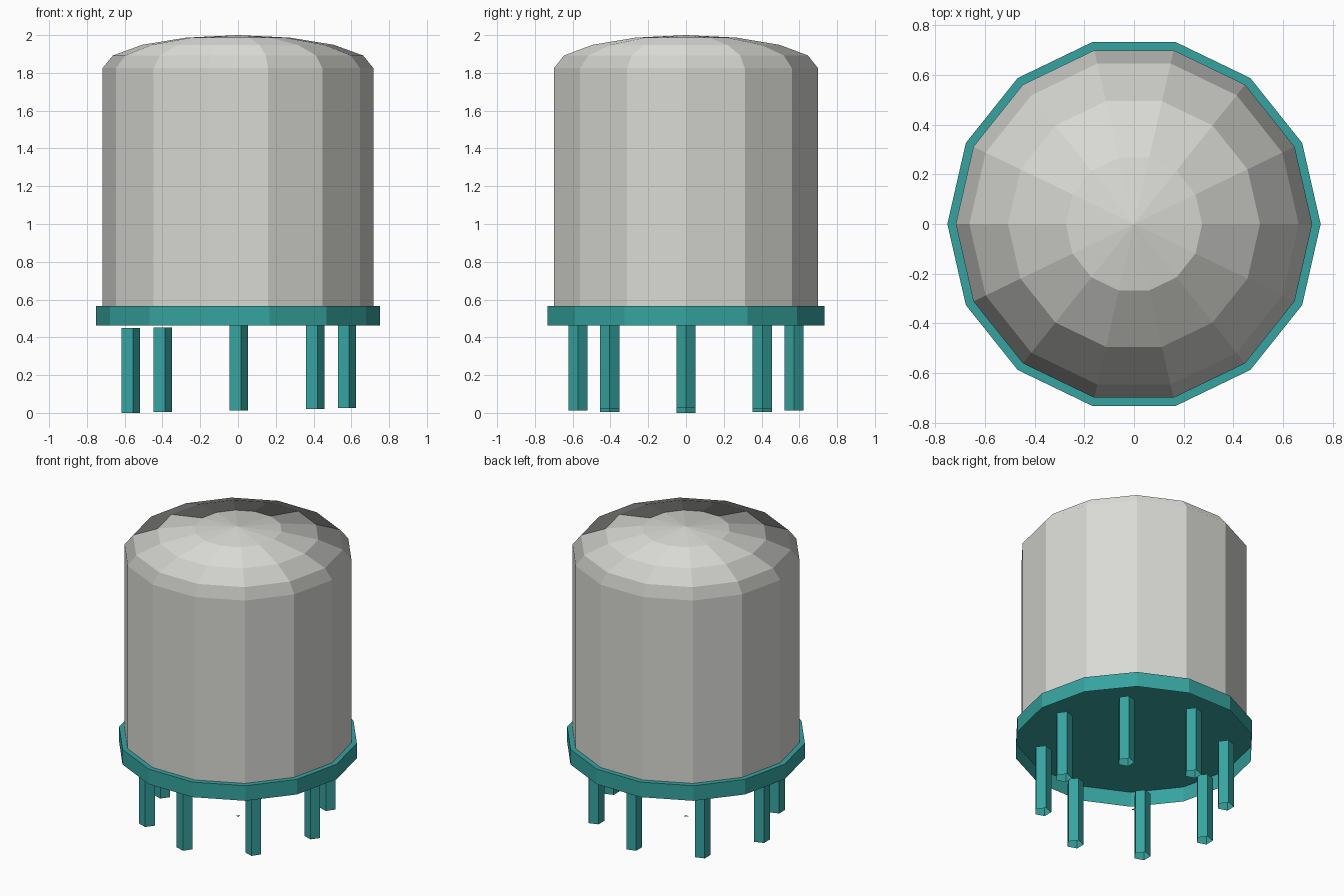
import bpy
import bmesh
from math import cos, sin, pi

default = bpy.data.objects.get("Cube")
if default:
    bpy.data.objects.remove(default, do_unlink=True)


def material(name, rgb):
    mat = bpy.data.materials.new(name)
    mat.use_nodes = True
    color = (*rgb, 1.0)
    mat.diffuse_color = color
    mat.node_tree.nodes["Principled BSDF"].inputs["Base Color"].default_value = color
    return mat


grey = material("warm light grey", (0.69, 0.69, 0.658))
teal = material("teal", (0.036, 0.37, 0.348))


def lathe(name, profile, sides, mat, location=(0, 0, 0), top_cap=False):
    """Flat-faced turned shell from (radius, height) pairs, bottom to top."""
    bm = bmesh.new()
    rings = []
    for r, z in profile:
        if r == 0:
            rings.append([bm.verts.new((0, 0, z))] * sides)
        else:
            rings.append([bm.verts.new((r * cos(2 * pi * i / sides),
                                        r * sin(2 * pi * i / sides), z))
                          for i in range(sides)])
    for low, high in zip(rings, rings[1:]):
        for i in range(sides):
            j = (i + 1) % sides
            corners = [low[i], low[j], high[j], high[i]]
            bm.faces.new(list(dict.fromkeys(corners)))
    if top_cap:
        bm.faces.new(rings[-1])
    mesh = bpy.data.meshes.new(name)
    bm.to_mesh(mesh)
    bm.free()
    mesh.materials.append(mat)
    obj = bpy.data.objects.new(name, mesh)
    obj.location = location
    bpy.context.collection.objects.link(obj)
    return obj


# Can wall, standing on the plate
plate_top = 0.567
can_radius, can_top = 0.717, 1.825
lathe("can_wall", [(can_radius, plate_top), (can_radius, can_top)], 14, grey)

# Dome: a flattened half sphere in four tiers
rise = 2.0 - can_top
tiers = [k * pi / 8 for k in range(4)]
dome_profile = [(can_radius * cos(a), can_top + rise * sin(a)) for a in tiers]
dome = lathe("dome", dome_profile + [(0, 2.0)], 14, grey)

# The dome's facets keep the shading normals of the full half sphere
flatten = rise / can_radius
facet_normals = []
for face in dome.data.polygons:
    normal = face.normal.copy()
    normal.z *= flatten
    normal.normalize()
    facet_normals += [normal] * face.loop_total
for face in dome.data.polygons:
    face.use_smooth = True
dome.data.normals_split_custom_set(facet_normals)

# Base plate: a shallow tray, open underneath, with a narrow rim round the can
lathe("base_plate", [(0.751, 0.463), (0.751, plate_top)], 14, teal, top_cap=True)

# Ring of eight five-sided open tube legs, slightly lower on the right
leg_ring = 0.572
slope = 0.022
for n in range(8):
    x = leg_ring * cos(n * pi / 4)
    y = leg_ring * sin(n * pi / 4)
    lathe(f"leg_{n + 1}", [(0.054, 0), (0.054, 0.449)], 5, teal,
          (x, y, slope * (x + leg_ring)))

# Tiny flat triangle at the centre of the leg ring
speck = lathe("centre_speck", [(0.018, 0)], 3, grey, (0, 0, 0.01), top_cap=True)
speck.rotation_euler.z = -pi / 4
